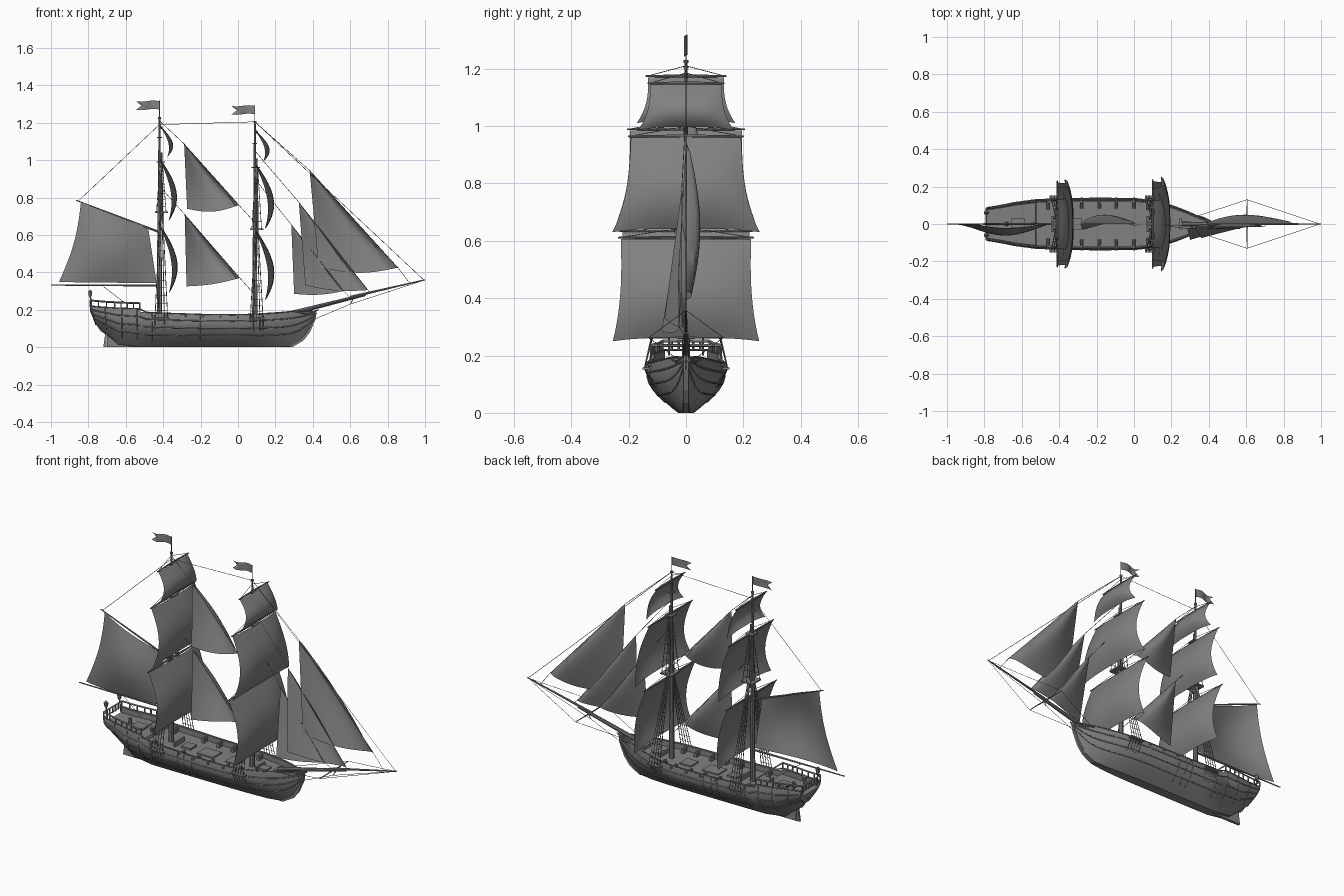
import bpy, bmesh, math
from mathutils import Vector

cube = bpy.data.objects.get("Cube")
if cube:
    bpy.data.objects.remove(cube, do_unlink=True)

GREY = (0.22, 0.22, 0.22, 1)
mat = bpy.data.materials.new("weathered_grey")
mat.use_nodes = True
mat.diffuse_color = GREY
mat.node_tree.nodes["Principled BSDF"].inputs["Base Color"].default_value = GREY


def finish(name, bm, smooth=True):
    bmesh.ops.recalc_face_normals(bm, faces=bm.faces[:])
    me = bpy.data.meshes.new(name)
    bm.to_mesh(me)
    bm.free()
    me.materials.append(mat)
    ob = bpy.data.objects.new(name, me)
    bpy.context.collection.objects.link(ob)
    if smooth:
        bpy.ops.object.select_all(action='DESELECT')
        ob.select_set(True)
        bpy.context.view_layer.objects.active = ob
        bpy.ops.object.shade_smooth_by_angle(angle=math.radians(35))
    return ob


def spar(bm, a, b, r1, r2, sides=8):
    a, b = Vector(a), Vector(b)
    vs = bmesh.ops.create_cone(bm, cap_ends=True, segments=sides, radius1=r1, radius2=r2,
                               depth=(b - a).length)["verts"]
    q = (b - a).to_track_quat('Z', 'Y')
    for v in vs:
        v.co = q @ v.co + (a + b) / 2


def box(bm, c, size):
    for v in bmesh.ops.create_cube(bm, size=1)["verts"]:
        v.co = Vector(c) + Vector([v.co[i] * size[i] for i in range(3)])


def lines(name, paths, r):
    cu = bpy.data.curves.new(name, 'CURVE')
    cu.dimensions = '3D'
    cu.bevel_depth = r
    cu.bevel_resolution = 0
    cu.use_fill_caps = True
    for p in paths:
        s = cu.splines.new('POLY')
        s.points.add(len(p) - 1)
        for q, co in zip(s.points, p):
            q.co = (*co, 1)
    cu.materials.append(mat)
    ob = bpy.data.objects.new(name, cu)
    bpy.context.collection.objects.link(ob)


def grid(name, f, nu=12, nv=12):
    bm = bmesh.new()
    vs = [[bm.verts.new(f(i / nu, j / nv)) for i in range(nu + 1)] for j in range(nv + 1)]
    for j in range(nv):
        for i in range(nu):
            bm.faces.new((vs[j][i], vs[j][i + 1], vs[j + 1][i + 1], vs[j + 1][i]))
    bmesh.ops.remove_doubles(bm, verts=bm.verts[:], dist=1e-5)
    return finish(name, bm)


# Hull stations: x, keel height, sheer height, half breadth
STATIONS = [(-.76, .12, .22, .088), (-.70, .065, .213, .1), (-.64, .015, .209, .115),
            (-.525, 0, .205, .13), (-.52, 0, .188, .13), (-.4, 0, .182, .136),
            (-.2, 0, .175, .138), (0, 0, .173, .137), (.1, 0, .177, .126), (.2, 0, .183, .1),
            (.28, .005, .19, .07), (.34, .04, .195, .042), (.38, .09, .195, .025), (.41, .14, .19, .012)]
SECTION = [(0, .2), (.1, .36), (.25, .58), (.4, .78), (.6, .94), (.78, 1), (1, .94)]


def lerp_table(table, x):
    for a, b in zip(table, table[1:]):
        if x <= b[0]:
            k = max(0, (x - a[0]) / (b[0] - a[0]))
            return [p + (q - p) * k for p, q in zip(a, b)]
    return list(table[-1])


def side(x, t, s=1):
    _, zk, zt, b = lerp_table(STATIONS, x)
    rake = -.03 * t * max(0, min(1, (-.66 - x) / .1))
    return (x + rake, s * b * lerp_table(SECTION, t)[1], zk + (zt - zk) * t)


# Hull shell with bulwarks and deck, mirrored across the centreline
bm = bmesh.new()
rings = []
for x, zk, zt, b in STATIONS:
    pts = [(x, 0, zk)] + [side(x, t) for t, _ in SECTION]
    tx, ty, tz = pts[-1]
    iy = max(ty - .01, .002)
    pts += [(tx, iy, tz), (tx, iy, tz - .03), (tx, 0, tz - .03)]
    rings.append([bm.verts.new(p) for p in pts])
for r, q in zip(rings, rings[1:]):
    for i in range(len(r) - 1):
        bm.faces.new((r[i], r[i + 1], q[i + 1], q[i]))
bm.faces.new(rings[0])
bm.faces.new(rings[-1])
hull = finish("hull", bm)
hull.modifiers.new("Mirror", 'MIRROR').use_axis = (False, True, False)


def plate(name, profile, half):
    bm = bmesh.new()
    f = bm.faces.new([bm.verts.new((x, -half, z)) for x, z in profile])
    r = bmesh.ops.extrude_face_region(bm, geom=[f])["geom"]
    for v in r:
        if isinstance(v, bmesh.types.BMVert):
            v.co.y = half
    finish(name, bm, False)


# Keel, stem and rudder
plate("keel_and_stem", [(-.7, 0), (-.7, .09), (-.55, .04), (.27, .03), (.35, .1), (.39, .18),
                        (.42, .2), (.415, .15), (.385, .08), (.35, .035), (.29, 0)], .008)
plate("rudder", [(-.72, 0), (-.703, 0), (-.703, .09), (-.76, .16), (-.775, .15), (-.735, .085), (-.71, .07)], .007)

# Wales, rail caps and side riders
xs = [-.76 + 1.17 * i / 30 for i in range(31)]
wales, riders = [], []
for s in (1, -1):
    wales += [[side(x, t, s) for x in xs] for t in (.36, .58, .8, 1)]
    wales.append([side(-.76, t, s) for t, _ in SECTION])
    wales.append([(.3, s * .055, .19), (.37, s * .035, .178), (.43, s * .006, .2)])
    wales.append([(.3, s * .055, .16), (.37, s * .025, .15), (.42, s * .006, .18)])
    riders += [[side(x, .2 + .8 * k / 6, s) for k in range(7)]
               for x in (-.7, -.62, -.54, -.46, -.29, -.25, -.2)]
wales += [[side(-.76, t, s) for s in (1, -1)] for t in (.3, .6, 1)]
lines("hull_wales", wales, .0035)
lines("hull_riders", riders, .0025)

# Quarterdeck rail with posts and stern lanterns
bm = bmesh.new()
rail = []
for s in (1, -1):
    path = [Vector(side(-.76 + .235 * i / 7, 1, s)) for i in range(8)]
    for p in path:
        spar(bm, p, p + Vector((0, 0, .03)), .004, .004, 6)
    rail.append([p + Vector((0, 0, .03)) for p in path])
    lx, ly = -.79, s * .06
    spar(bm, (lx + .01, ly, .2), (lx, ly, .272), .004, .004, 6)
    spar(bm, (lx, ly, .27), (lx, ly, .295), .008, .013, 6)
    spar(bm, (lx, ly, .295), (lx, ly, .308), .013, .002, 6)
rail.append([rail[0][0], rail[1][0]])
rail.append([rail[0][-1], rail[1][-1]])
for y in (-.05, -.025, 0, .025, .05):
    spar(bm, (-.79, y, .215), (-.79, y, .25), .004, .004, 6)
lines("quarterdeck_rail", rail, .005)
finish("rail_posts_and_lanterns", bm)

# Guns on carriages
bm = bmesh.new()
for gx in (-.46, -.28, -.185, -.095, .0, .075):
    _, zk, zt, b = lerp_table(STATIONS, gx)
    for s in (1, -1):
        spar(bm, (gx, s * (b - .055), zt - .012), (gx, s * (b + .004), zt - .01), .008, .006)
        box(bm, (gx, s * (b - .04), zt - .024), (.018, .03, .014))
finish("guns", bm)

# Deck fittings: hatches, skylight, capstan, wheel stand and bitts
bm = bmesh.new()
for c, size in (((-.18, 0, .147), (.1, .08, .01)), ((-.02, 0, .146), (.07, .07, .01)),
                ((-.31, 0, .152), (.06, .06, .012)), ((-.62, 0, .183), (.07, .06, .014)),
                ((.17, 0, .156), (.05, .05, .01)), ((.25, 0, .168), (.015, .06, .018)),
                ((-.37, 0, .162), (.01, .09, .025)), ((.14, 0, .16), (.01, .08, .02))):
    box(bm, c, size)
spar(bm, (-.54, 0, .17), (-.54, 0, .2), .01, .013, 10)
spar(bm, (-.68, 0, .175), (-.68, 0, .215), .012, .008, 10)
finish("deck_fittings", bm, False)

# Masts, yards, square sails and shrouds
ropes, shrouds, ratlines = [], [], []


def square_sail(name, x0, top, foot, w_top, w_foot, depth):
    def f(u, v):
        s = 2 * u - 1
        w = w_top + (w_foot - w_top) * (.6 * v + .4 * v ** 4) - .008 * math.sin(math.pi * v)
        cross = 1 - abs(s) ** 3
        belly = depth * (.75 * math.sin(.75 * math.pi * v) + .42 * cross * math.sin(math.pi * (.1 + .8 * v)))
        return (x0 + belly, s * w, top + (foot - top) * v + .012 * cross * v ** 3)
    grid(name, f, 16, 12)


def rig_mast(name, x, height, tops, sails, flag_z):
    bm = bmesh.new()
    low, high = tops
    spar(bm, (x, 0, .02), (x, 0, low + .05), .016, .011, 10)
    spar(bm, (x + .012, 0, low - .04), (x + .008, 0, high + .05), .009, .007, 10)
    spar(bm, (x, 0, low), (x, 0, height), .01, .005, 10)
    spar(bm, (x, 0, height), (x, 0, flag_z + .025), .002, .002, 6)
    spar(bm, (x, 0, height - .01), (x, 0, height), .008, .008)
    box(bm, (x + .01, 0, low), (.07, .08, .008))
    box(bm, (x + .006, 0, high), (.045, .05, .006))
    box(bm, (x, 0, high + .13), (.025, .03, .005))
    for s in (1, -1):
        box(bm, (x + .01, s * .14, .155), (.085, .024, .007))
    for top, foot, wt, wf, depth in sails:
        for s in (1, -1):
            spar(bm, (x + .01, 0, top + .004), (x + .01, s * (wt + .01), top + .004), .007, .003)
            ropes.append([(x, 0, top + .04), (x + .01, s * wt, top + .005)])
    finish(name + "_mast_and_yards", bm)
    for n, (top, foot, wt, wf, depth) in zip(("course", "topsail", "topgallant"), sails):
        square_sail(f"{name}_{n}", x + .01, top, foot, wt, wf, depth)
    # rope ladders on both sides
    for s in (1, -1):
        for z0, z1, y0, y1, spread, n, rungs in ((.155, low, .145, .02, .034, 5, 14),
                                                 (low, high, .04, .008, .026, 3, 8)):
            def at(k, h):
                return (x + .01 + spread * (2 * k - 1) * (1 - h * .8), s * (y0 + (y1 - y0) * h), z0 + (z1 - z0) * h)
            shrouds.extend([[at(i / (n - 1), 0), at(i / (n - 1), 1)] for i in range(n)])
            ratlines.extend([[at(0, j / rungs), at(1, j / rungs)] for j in range(1, rungs)])
        shrouds.extend([[side(x + dx, .5, s), (x + dx, s * .147, .16)] for dx in (-.024, -.007, .01, .027, .044)])

    # swallow-tailed flag
    def flag(u, v):
        notch = .03 * (1 - abs(2 * v - 1)) * u ** 3
        return (x - .125 * u + notch, .009 * math.sin(6.5 * u) * u ** .5,
                flag_z + .045 * (v - .5) + .003 * math.sin(6 * u))
    grid(name + "_flag", flag, 12, 4)


rig_mast("main", -.42, 1.23, (.72, .99),
         [(.63, .29, .222, .24, .076), (.985, .675, .195, .238, .073), (1.17, 1.01, .132, .172, .055)], 1.293)
rig_mast("fore", .09, 1.21, (.63, .96),
         [(.607, .25, .227, .255, .082), (.96, .63, .192, .257, .081), (1.145, .985, .125, .168, .06)], 1.268)


# Fore-and-aft triangular sails, full behind the luff and falling away to the clew
def stay_sail(name, head, tack, clew, bulge, drop):
    head, tack, clew = Vector(head), Vector(tack), Vector(clew)

    def f(u, v):
        p = head.lerp(tack.lerp(clew, u), v)
        p.y += bulge * math.sin(math.pi * u ** .55) * math.sin(math.pi * (.12 + .75 * v)) * v ** .3
        p.z -= drop * math.sin(math.pi * u) * v ** 5
        return p
    grid(name, f, 16, 14)


stay_sail("upper_staysail", (-.288, 0, 1.087), (.005, 0, .76), (-.272, -.03, .74), .065, .025)
stay_sail("lower_staysail", (-.285, 0, .71), (.01, 0, .37), (-.275, -.03, .325), .065, .01)
stay_sail("outer_jib", (.383, 0, .945), (.855, 0, .425), (.43, -.03, .43), .065, .03)
stay_sail("middle_jib", (.325, -.015, .775), (.695, -.015, .305), (.36, -.075, .33), .04, .015)
stay_sail("inner_jib", (.285, -.025, .655), (.565, -.025, .3), (.3, -.085, .285), .03, .012)


# Gaff sail aft with its boom and gaff
def spanker(u, v):
    top = Vector((-.84, 0, .775)).lerp(Vector((-.48, 0, .637)), u)
    foot = Vector((-.957, 0, .348)).lerp(Vector((-.435, 0, .342)), u)
    p = top.lerp(foot, v)
    p.x += .022 * math.sin(math.pi * v) * (1 - u)
    p.y -= .062 * math.sin(math.pi * u ** .85) * (.35 + .65 * math.sin(math.pi * v))
    return p


grid("spanker_sail", spanker)
bm = bmesh.new()
spar(bm, (-.42, 0, .33), (-1, 0, .332), .006, .003)
spar(bm, (-.42, 0, .615), (-.865, 0, .785), .006, .003)
spar(bm, (.26, 0, .175), (.68, 0, .281), .013, .008, 10)
spar(bm, (.6, 0, .268), (1, 0, .36), .007, .003, 10)
for s in (1, -1):
    spar(bm, (.605, 0, .262), (.605, s * .13, .262), .004, .002, 6)
spar(bm, (.62, 0, .265), (.6, 0, .23), .003, .002, 6)
finish("bowsprit_boom_and_gaff", bm)

# Standing rigging
tip, main_head, fore_head = (.995, 0, .358), (-.42, 0, 1.19), (.09, 0, 1.205)
ropes += [[main_head, fore_head], [fore_head, tip], [main_head, (-.85, 0, .785)],
          [(-.42, 0, 1.21), (-.288, 0, 1.087), (.005, 0, .76), (.09, 0, .665)],
          [(-.42, 0, .86), (-.285, 0, .71), (.01, 0, .37), (.09, 0, .28)],
          [fore_head, (.383, 0, .945), (.855, 0, .425), (.92, 0, .34)],
          [(.09, 0, 1.05), (.325, -.015, .775), (.695, -.015, .305), (.71, 0, .29)],
          [(.09, 0, .9), (.285, -.025, .655), (.565, -.025, .3), (.6, 0, .265)],
          [(.41, 0, .15), (.6, 0, .23), tip], [(-.72, 0, .325), (-.61, 0, .24)]]
for s in (1, -1):
    ropes.append([(.33, s * .04, .195), (.605, s * .13, .262), tip])
lines("rigging", ropes, .0013)
lines("shrouds", shrouds, .002)
lines("ratlines", ratlines, .0013)
